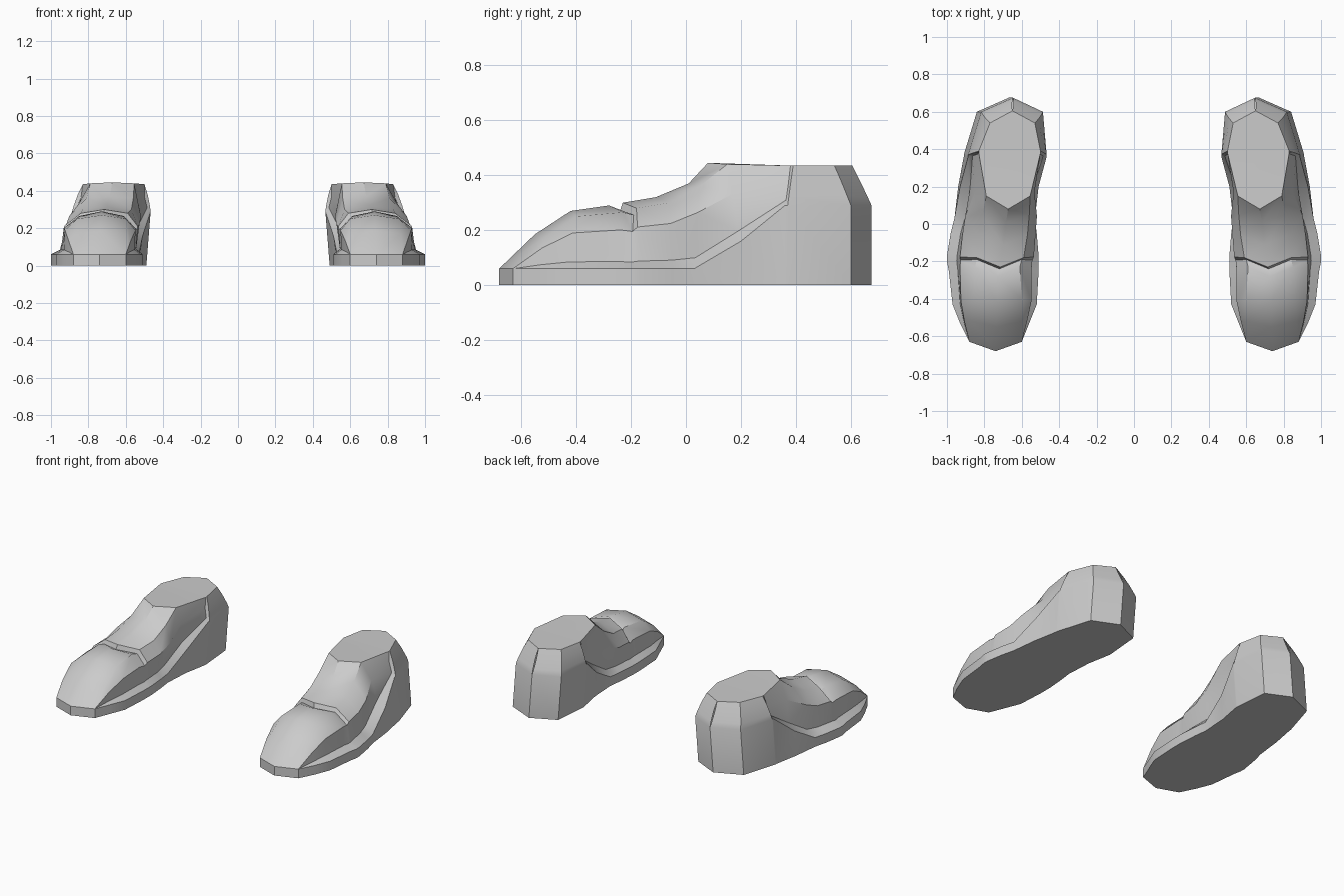
import bpy
import bmesh
from math import radians
from mathutils import Vector

default_cube = bpy.data.objects.get("Cube")
if default_cube:
    bpy.data.objects.remove(default_cube, do_unlink=True)

# Single grey material
grey = bpy.data.materials.new("plain grey")
grey.use_nodes = True
colour = (0.6, 0.6, 0.6, 1.0)
grey.diffuse_color = colour
grey.node_tree.nodes["Principled BSDF"].inputs["Base Color"].default_value = colour

# Cross-sections from toe to heel, in hundredths:
# sole y, panel y, centre y, sole inner x, sole outer x,
# panel inner x, panel outer x, panel z, centre z, seam z
SECTIONS = [
    (-68, -68, -68, 74, 74, 74, 74, 6, 6, 6),
    (-63, -63, -68, 60, 88, 60, 88, 6, 6, 6),
    (-53, -52, -55, 56, 93, 60, 87, 17, 18.5, 6),
    (-43, -40, -42, 52, 97, 60, 86, 25, 27, 6),
    (-25, -23, -28, 51, 99, 61, 85, 26.5, 29, 6),
    (-20, -19, -24, 51, 100, 60, 84, 25.5, 27, 6),
    (-17, -18, -23, 51, 100, 59, 84, 28, 30, 6),
    (-5, -6, -11, 52, 98, 57, 83, 30, 32, 6),
    (3, 5, 1, 53, 96, 56, 81, 36, 37, 6),
    (20, 15, 8, 52, 94, 55.5, 79, 44, 44.5, 16),
    (36, 38, 38, 49, 91, 50, 83, 43.5, 43.5, 29),
    (37, 39, 39, 49, 91, 50, 83, 43.5, 43.5, 29),
    (60, 54, 56, 51, 84, 53, 77, 43.5, 43.5, 29),
    (67.5, 60.5, 60.5, 67, 67, 65, 65, 43.5, 43.5, 29),
]


def side_points(side, sole_x, panel_x, sole_y, panel_y, panel_z, seam_z):
    """Sole edge, seam, ledge, side and panel edge on one side."""
    lean = 0.1 * (seam_z - 0.06)
    sole = Vector((sole_x, sole_y, 0))
    seam = Vector((sole_x - lean, sole_y, seam_z))
    panel = Vector((panel_x, panel_y, panel_z))
    size = (panel - seam).length
    outward = Vector((side * 0.8, 0, 0.6)) * size
    if sole_y < 0.365:
        # Quarter is set in behind the sole and heel counter
        ledge_push, bulge = -0.1, 0.12 - (seam_z - 0.06)
    else:
        ledge_push, bulge = 0.02, 0.03
    ledge = seam.lerp(panel, 0.2) + outward * ledge_push
    flank = seam.lerp(panel, 0.6) + outward * bulge
    return [sole, seam, ledge, flank, panel]


def section_ring(section):
    ys, yp, yc, xi, xo, ti, to, zp, zc, ze = (v / 100 for v in section)
    inner = side_points(-1, xi, ti, ys, yp, zp, ze)
    outer = side_points(1, xo, to, ys, yp, zp, ze)
    centre = Vector(((ti + to) / 2, yc, zc))
    underside = Vector(((xi + xo) / 2, ys, 0))
    return inner + [centre] + outer[::-1] + [underside]


def build_shoe(name, mirror):
    bm = bmesh.new()
    rings = []
    for section in SECTIONS:
        ring = section_ring(section)
        rings.append([bm.verts.new((p.x * mirror, p.y, p.z)) for p in ring])
    # Skin neighbouring sections; the end sections close onto a line
    for a, b in zip(rings, rings[1:]):
        count = len(a)
        for i in range(count):
            j = (i + 1) % count
            bm.faces.new((a[i], a[j], b[j], b[i]))
    bmesh.ops.remove_doubles(bm, verts=bm.verts[:], dist=0.0005)
    bmesh.ops.dissolve_degenerate(bm, edges=bm.edges[:], dist=0.0005)
    bmesh.ops.recalc_face_normals(bm, faces=bm.faces[:])
    mesh = bpy.data.meshes.new(name)
    bm.to_mesh(mesh)
    bm.free()
    mesh.materials.append(grey)
    shoe = bpy.data.objects.new(name, mesh)
    bpy.context.collection.objects.link(shoe)
    bpy.ops.object.select_all(action="DESELECT")
    shoe.select_set(True)
    bpy.context.view_layer.objects.active = shoe
    bpy.ops.object.shade_smooth_by_angle(angle=radians(32))


# Pair of shoes
build_shoe("left_shoe", 1)
build_shoe("right_shoe", -1)
